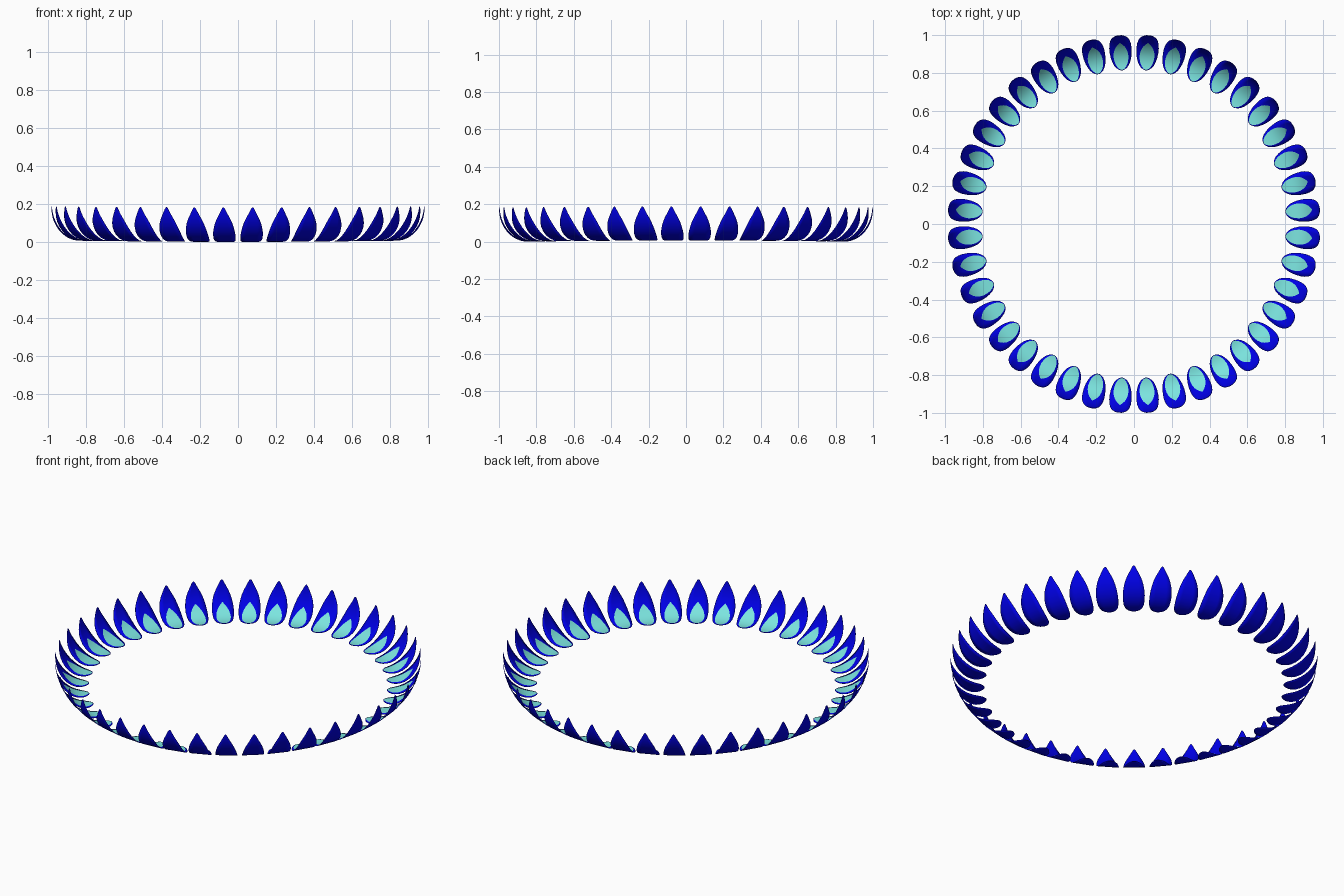
import bpy, bmesh, math

if "Cube" in bpy.data.objects:
    bpy.data.objects.remove(bpy.data.objects["Cube"])

COUNT = 40
R0, A, H = 0.811, 0.191, 0.189      # bend centre radius, radial reach, height

# (bend angle in degrees, half width) along each outline
PETAL = [(1, 0.006), (2, 0.016), (4, 0.028), (8, 0.040), (13, 0.048), (20, 0.055),
         (29, 0.059), (38, 0.060), (47, 0.058), (56, 0.053), (64, 0.046),
         (72, 0.035), (79, 0.023), (85, 0.013), (88, 0.008), (90, 0.002)]
INLAY = [(1.5, 0.003), (3, 0.014), (6, 0.024), (10, 0.032), (15, 0.037), (22, 0.040),
         (29, 0.038), (36, 0.032), (42, 0.023), (47, 0.012), (51, 0.002)]


def material(name, color):
    m = bpy.data.materials.new(name)
    m.diffuse_color = (*color, 1)
    m.use_nodes = True
    m.node_tree.nodes["Principled BSDF"].inputs["Base Color"].default_value = m.diffuse_color
    return m


def ring(name, outline, lift, mat, thickness=0.0):
    """Ring of upward-bent leaf shapes, lifted off the bend surface."""
    bm = bmesh.new()
    for k in range(COUNT):
        ang = math.radians((k + 0.5) * 360 / COUNT)
        ca, sa = math.cos(ang), math.sin(ang)
        rise = 0.006 * ca * ca - 0.007
        rows = []
        for deg, hw in outline:
            t = math.radians(deg)
            r = R0 + (A - lift) * math.sin(t) ** 0.9
            # the inner end curls up slightly
            curl = 0.010 * max(0, 1 - deg / 30) ** 2
            z = H - (H - lift) * math.cos(t) + rise + curl
            row = []
            for f in (-1, -0.5, 0, 0.5, 1):
                w = f * hw
                row.append(bm.verts.new(((r * ca - w * sa) * 0.985, r * sa + w * ca, z)))
            rows.append(row)
        for a, b in zip(rows, rows[1:]):
            for i in range(4):
                bm.faces.new((a[i], b[i], b[i + 1], a[i + 1]))
    for f in bm.faces:
        f.smooth = True
    # normals face the inside of the bowl
    bm.normal_update()
    if sum(f.normal.z for f in bm.faces) < 0:
        bmesh.ops.reverse_faces(bm, faces=bm.faces[:])
    me = bpy.data.meshes.new(name)
    bm.to_mesh(me)
    bm.free()
    me.materials.append(mat)
    ob = bpy.data.objects.new(name, me)
    bpy.context.collection.objects.link(ob)
    if thickness:
        s = ob.modifiers.new("thickness", 'SOLIDIFY')
        s.thickness = thickness
        s.offset = 1
    return ob


# blue flame-shaped petals and the pale inlay on their inner faces
ring("petals", PETAL, 0.0, material("deep_blue", (0.0, 0.0, 0.8)), 0.002)
ring("petal_inlays", INLAY, 0.004, material("pale_teal", (0.2, 0.78, 0.74)))
